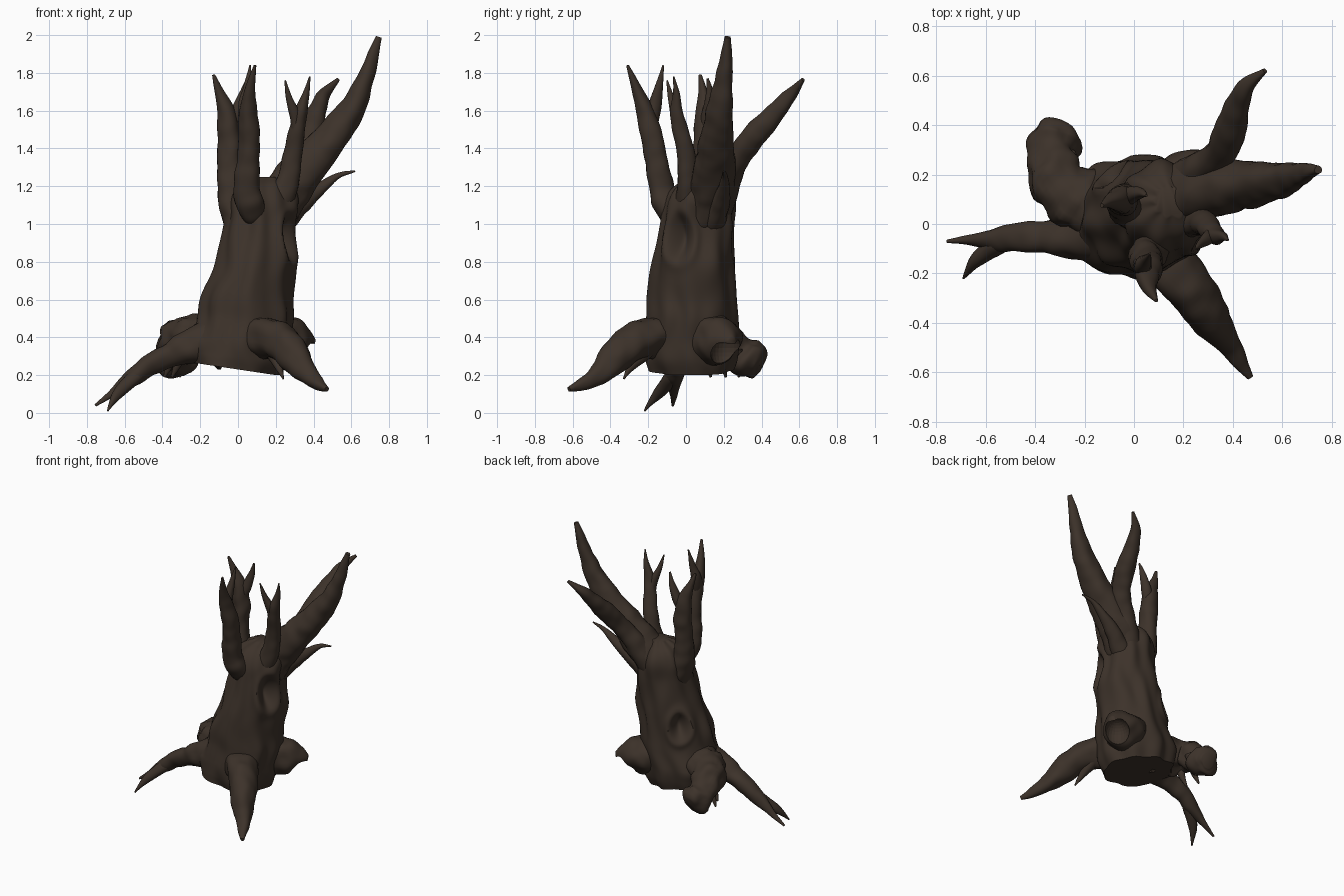
import bpy, bmesh, math
from mathutils import Vector, noise

bark = bpy.data.materials.new("bark")
bark.diffuse_color = (0.046, 0.032, 0.023, 1)


def spline(keys, per):
    """Catmull-Rom through tuples of any length."""
    k = [Vector(p) for p in keys]
    k = [2 * k[0] - k[1]] + k + [2 * k[-1] - k[-2]]
    out = []
    for i in range(1, len(k) - 2):
        a, b, c, d = k[i - 1:i + 3]
        for j in range(per):
            t = j / per
            out.append(0.5 * (2 * b + (c - a) * t + (2 * a - 5 * b + 4 * c - d) * t * t
                              + (3 * b - a - 3 * c + d) * t ** 3))
    return out + [k[-2]]


def loft(name, rings):
    """Skin a list of closed rings and cap both ends."""
    bm = bmesh.new()
    rows = [[bm.verts.new(p) for p in r] for r in rings]
    n = len(rows[0])
    for a, b in zip(rows, rows[1:]):
        for i in range(n):
            bm.faces.new((a[i], a[(i + 1) % n], b[(i + 1) % n], b[i]))
    bm.faces.new(rows[0])
    bm.faces.new(rows[-1])
    bmesh.ops.recalc_face_normals(bm, faces=bm.faces)
    me = bpy.data.meshes.new(name)
    bm.to_mesh(me)
    bm.free()
    ob = bpy.data.objects.new(name, me)
    bpy.context.collection.objects.link(ob)
    me.materials.append(bark)
    me.shade_smooth()
    me.set_sharp_from_angle(angle=math.radians(50))
    return ob


def limb(name, keys, sides=20, per=9, rough=0.12):
    """Gnarled tapering tube; keys are (x, y, z, radius)."""
    pts = spline(keys, per)
    pos = [p.to_3d() for p in pts]
    rings, side = [], None
    for i, c in enumerate(pos):
        tan = (pos[min(i + 1, len(pos) - 1)] - pos[max(i - 1, 0)]).normalized()
        ref = side or (Vector((0, 1, 0)) if abs(tan.y) < 0.8 else Vector((1, 0, 0)))
        side = (ref - tan * ref.dot(tan)).normalized()
        up = tan.cross(side)
        r = max(pts[i][3], 0.003)
        ring = []
        for s in range(sides):
            a = math.tau * s / sides
            d = side * math.cos(a) + up * math.sin(a)
            f = 1 + rough * noise.noise((c + d * r) * 13) + 0.05 * math.sin(3 * a + i * 0.12)
            ring.append(c + d * r * f)
        rings.append(ring)
    return loft(name, rings)


# Trunk: stacked ellipses (cx, cy, z, rx, ry) with twisting bark folds
trunk_keys = [(-.02, .02, .20, .24, .225), (0, .025, .28, .26, .24), (.01, .03, .38, .265, .245),
              (.04, .035, .50, .25, .235), (.05, .035, .62, .232, .225), (.09, .045, .80, .21, .21),
              (.11, .06, 1.0, .182, .19), (.13, .07, 1.12, .185, .175), (.14, .08, 1.2, .15, .13),
              (.15, .09, 1.25, .07, .06)]
# Knot holes and bulges: centre, size, depth
dents = [((.29, -.04, .93), .06, -.07), ((-.08, .19, .68), .05, -.06), ((.28, .12, .78), .08, .03),
         ((.24, .2, 1.0), .07, .02), ((-.2, -.1, .36), .09, .025)]
rings = []
for cx, cy, z, rx, ry in spline(trunk_keys, 10):
    ring = []
    for s in range(96):
        a = math.tau * s / 96
        d = Vector((math.cos(a), math.sin(a), 0))
        p = Vector((cx + rx * d.x, cy + ry * d.y, z))
        push = 0.007 * math.sin(9 * a + 4 * z + 2 * noise.noise(p * 4))
        push += 0.018 * noise.noise(Vector((p.x * 9, p.y * 9, p.z * 4)))
        for c, size, depth in dents:
            q = p - Vector(c)
            q.z *= 0.65
            e = q.length / size
            push += depth * math.exp(-e * e)
            if depth < 0:
                push += 0.02 * math.exp(-((e - 1.5) / 0.45) ** 2)
        p += d * push
        p.z += max(0, (0.4 - z) / 0.2) * 0.15 * max(0, 0.2 - p.x)   # slanted base
        ring.append(p)
    rings.append(ring)
loft("trunk", rings)

# Large branches
limb("main_branch", [(.12, .08, .98, .13), (.24, .13, 1.16, .125), (.38, .15, 1.32, .105), (.5, .165, 1.46, .088),
                     (.61, .185, 1.62, .068), (.685, .205, 1.8, .042), (.715, .215, 1.9, .03), (.745, .22, 1.99, .017)], 28)
limb("back_branch", [(.18, .14, 1.05, .1), (.26, .21, 1.22, .075), (.34, .28, 1.36, .062), (.39, .38, 1.49, .065),
                     (.42, .48, 1.6, .05), (.46, .56, 1.69, .033), (.53, .62, 1.765, .01)])
limb("side_twig", [(.22, .14, 1.0, .07), (.34, .18, 1.11, .05), (.44, .2, 1.19, .032),
                   (.53, .205, 1.255, .016), (.62, .2, 1.28, .004)], 14)

# Upright forked branches
limb("front_branch", [(.09, -.02, 1.02, .05), (.075, -.09, 1.08, .072), (.05, -.13, 1.18, .07), (.055, -.155, 1.32, .06),
                      (.06, -.18, 1.46, .057), (.055, -.21, 1.58, .05), (.06, -.255, 1.7, .03), (.09, -.31, 1.84, .007)])
limb("front_branch_fork", [(.05, -.19, 1.5, .035), (.035, -.17, 1.61, .036), (.05, -.145, 1.72, .022),
                           (.065, -.12, 1.84, .005)], 14)
limb("left_branch", [(.02, .06, 1.0, .1), (-.03, .08, 1.14, .08), (-.045, .09, 1.3, .062), (-.045, .1, 1.45, .06),
                     (-.06, .1, 1.58, .05), (-.1, .09, 1.7, .025), (-.13, .075, 1.79, .008)])
limb("left_branch_fork", [(-.04, .1, 1.5, .035), (0, .12, 1.61, .032), (.03, .125, 1.7, .018), (.05, .115, 1.77, .005)], 14)
limb("right_branch", [(.2, .02, 1.08, .085), (.26, .01, 1.22, .06), (.29, 0, 1.36, .05), (.315, -.03, 1.5, .042),
                      (.335, -.05, 1.6, .034), (.36, -.05, 1.69, .018), (.38, -.065, 1.78, .004)])
limb("right_branch_fork", [(.31, -.03, 1.48, .03), (.3, -.055, 1.58, .028), (.27, -.08, 1.67, .017),
                           (.25, -.1, 1.76, .004)], 14)

# Roots
limb("front_root", [(.08, -.1, .4, .12), (.17, -.2, .4, .105), (.25, -.3, .36, .095), (.32, -.4, .265, .08),
                    (.385, -.48, .19, .05), (.43, -.56, .15, .032), (.47, -.62, .125, .012)], 26)
limb("front_rootlet", [(.17, -.17, .38, .06), (.2, -.25, .29, .035), (.22, -.3, .23, .018), (.24, -.33, .18, .004)], 12)
limb("left_root", [(-.12, -.03, .38, .13), (-.26, -.055, .345, .09), (-.36, -.055, .305, .066), (-.46, -.05, .26, .058),
                   (-.53, -.06, .205, .052), (-.6, -.065, .155, .036), (-.67, -.065, .1, .02), (-.755, -.07, .04, .007)], 22)
limb("left_root_fork", [(-.53, -.07, .2, .04), (-.6, -.115, .14, .036), (-.645, -.155, .09, .025),
                        (-.67, -.19, .05, .014), (-.69, -.22, .01, .004)], 14)
limb("back_stump_root", [(-.08, .04, .38, .15), (-.22, .09, .4, .13), (-.31, .17, .39, .11), (-.325, .26, .33, .095),
                         (-.32, .33, .285, .105), (-.31, .38, .265, .085), (-.305, .4, .255, .05)], 28, rough=.3)
for i, (x, y) in enumerate([(-.37, .2), (-.33, .12), (-.29, .27)]):
    limb(f"stump_rootlet_{i + 1}", [(x + .03, y, .34, .035), (x + .01, y, .26, .022), (x - .02, y + .01, .19, .006)], 10)

# Hollow hood on the back right, scooped out from below
hood = limb("hollow_root", [(.12, .1, .4, .16), (.22, .155, .39, .135), (.3, .195, .39, .11), (.36, .225, .385, .065),
                            (.4, .245, .38, .02)], 32)
bpy.ops.mesh.primitive_uv_sphere_add(segments=24, ring_count=14, radius=1, location=(.33, .215, .32))
scoop = bpy.context.object
scoop.name = "hollow_cutter"
scoop.scale = (.085, .085, .1)
scoop.hide_render = True
scoop.hide_set(True)
scoop.data.materials.append(bark)
cut = hood.modifiers.new("scoop", "BOOLEAN")
cut.operation = "DIFFERENCE"
cut.object = scoop
